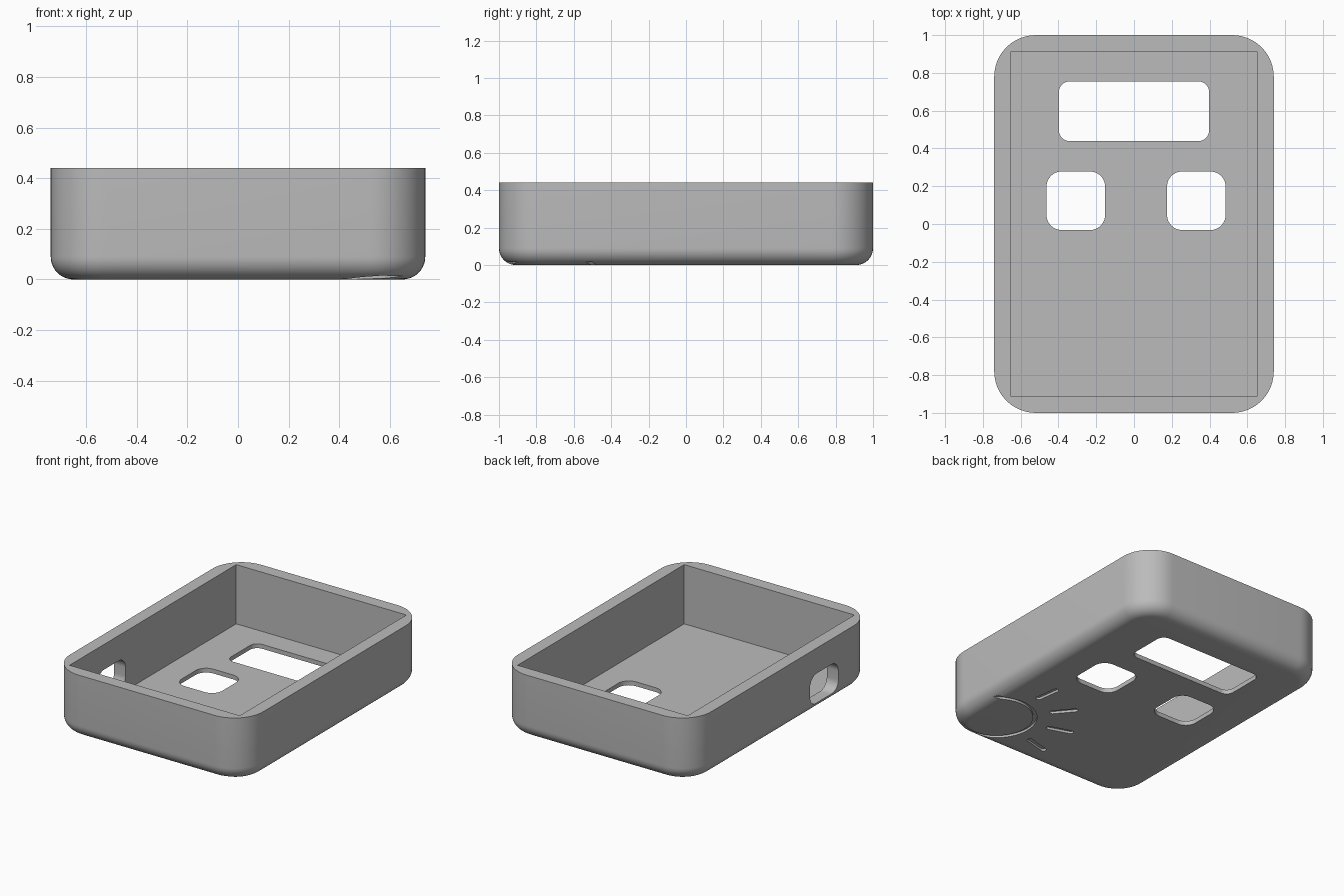
import bpy, bmesh, math
from mathutils import Matrix, Vector

if "Cube" in bpy.data.objects:
    bpy.data.objects.remove(bpy.data.objects["Cube"])

W, D, H = 1.48, 2.0, 0.44      # outer size
WALL, FLOOR = 0.088, 0.03      # shell thickness
CORNER, FILLET = 0.22, 0.09    # upright corner and bottom edge radii
SUN = Vector((0.54, -0.70, 0))
GROOVE = 0.016

grey = bpy.data.materials.new("plain grey")
grey.use_nodes = True
colour = (0.5, 0.5, 0.5, 1)
grey.diffuse_color = colour
grey.node_tree.nodes["Principled BSDF"].inputs["Base Color"].default_value = colour


def rounded_rect(w, d, r, steps=12):
    """Counter-clockwise outline of a rounded rectangle."""
    pts = []
    for q, (sx, sy) in enumerate([(1, 1), (-1, 1), (-1, -1), (1, -1)]):
        for i in range(steps + 1):
            a = (q + i / steps) * math.pi / 2
            pts.append((sx * (w / 2 - r) + r * math.cos(a),
                        sy * (d / 2 - r) + r * math.sin(a)))
    return pts


def loft(name, rings, matrix=Matrix(), closed=False):
    """Skin a stack of rings, capped at the ends or joined into a loop."""
    bm = bmesh.new()
    rows = [[bm.verts.new(matrix @ Vector(p)) for p in ring] for ring in rings]
    n = len(rows[0])
    pairs = list(zip(rows, rows[1:]))
    if closed:
        pairs.append((rows[-1], rows[0]))
    else:
        bm.faces.new(rows[0][::-1])
        bm.faces.new(rows[-1])
    for a, b in pairs:
        for i in range(n):
            j = (i + 1) % n
            bm.faces.new((a[i], a[j], b[j], b[i]))
    bmesh.ops.recalc_face_normals(bm, faces=bm.faces)
    mesh = bpy.data.meshes.new(name)
    bm.to_mesh(mesh)
    bm.free()
    obj = bpy.data.objects.new(name, mesh)
    bpy.context.collection.objects.link(obj)
    return obj


def prism(name, outline, z0, z1, matrix=Matrix()):
    return loft(name, [[(x, y, z) for x, y in outline] for z in (z0, z1)], matrix)


# Outer body with a rounded bottom edge
rings = []
for i in range(11):
    a = i / 10 * math.pi / 2
    inset = FILLET * (1 - math.sin(a))
    z = FILLET * (1 - math.cos(a))
    rings.append([(x, y, z) for x, y in
                  rounded_rect(W - 2 * inset, D - 2 * inset, CORNER - inset)])
rings.append([(x, y, H) for x, y in rounded_rect(W, D, CORNER)])
case = loft("open_case", rings)
case.data.materials.append(grey)

# Square-cornered cavity
w, d = W / 2 - WALL, D / 2 - WALL
cutters = [prism("cavity_cutter", [(w, d), (-w, d), (-w, -d), (w, -d)], FLOOR, H + 0.2)]

# Display window and two button holes in the floor
for name, x, y, sx, sy, r in [("window_cutter", 0, 0.597, 0.795, 0.315, 0.055),
                              ("right_button_cutter", -0.308, 0.123, 0.31, 0.31, 0.08),
                              ("left_button_cutter", 0.33, 0.123, 0.31, 0.31, 0.08)]:
    cutters.append(prism(name, rounded_rect(sx, sy, r), -0.1, 0.1,
                         Matrix.Translation((x, y, 0))))

# Port through the right wall
port = Matrix.Translation((-W / 2, -0.455, 0.16)) @ Matrix.Rotation(math.pi / 2, 4, 'Y')
cutters.append(prism("port_cutter", rounded_rect(0.21, 0.31, 0.075), -0.15, 0.15, port))

# Sun emblem engraved underneath: ring groove, then four rays
ring = []
for i in range(64):
    a = i / 64 * math.tau
    ring.append([SUN + Vector((r * math.cos(a), r * math.sin(a), z))
                 for r, z in [(0.23, -0.1), (0.255, -0.1), (0.255, GROOVE), (0.23, GROOVE)]])
cutters.append(loft("ring_cutter", ring, closed=True))
for angle in (98, 130, 162, 194):
    place = (Matrix.Translation(SUN) @ Matrix.Rotation(math.radians(angle), 4, 'Z')
             @ Matrix.Translation((0.43, 0, 0)))
    cutters.append(prism("ray_cutter", rounded_rect(0.18, 0.036, 0.0175, 6),
                         -0.1, GROOVE, place))

# Carve everything, bake the result and drop the cutters
for cutter in cutters:
    cutter.hide_render = True
    mod = case.modifiers.new(cutter.name, 'BOOLEAN')
    mod.operation = 'DIFFERENCE'
    mod.solver = 'EXACT'
    mod.object = cutter
carved = bpy.data.meshes.new_from_object(
    case.evaluated_get(bpy.context.evaluated_depsgraph_get()))
case.modifiers.clear()
case.data = carved
case.data.materials.clear()
case.data.materials.append(grey)
for cutter in cutters:
    bpy.data.objects.remove(cutter)

bpy.ops.object.select_all(action='DESELECT')
case.select_set(True)
bpy.context.view_layer.objects.active = case
bpy.ops.object.shade_smooth_by_angle(angle=math.radians(30))
